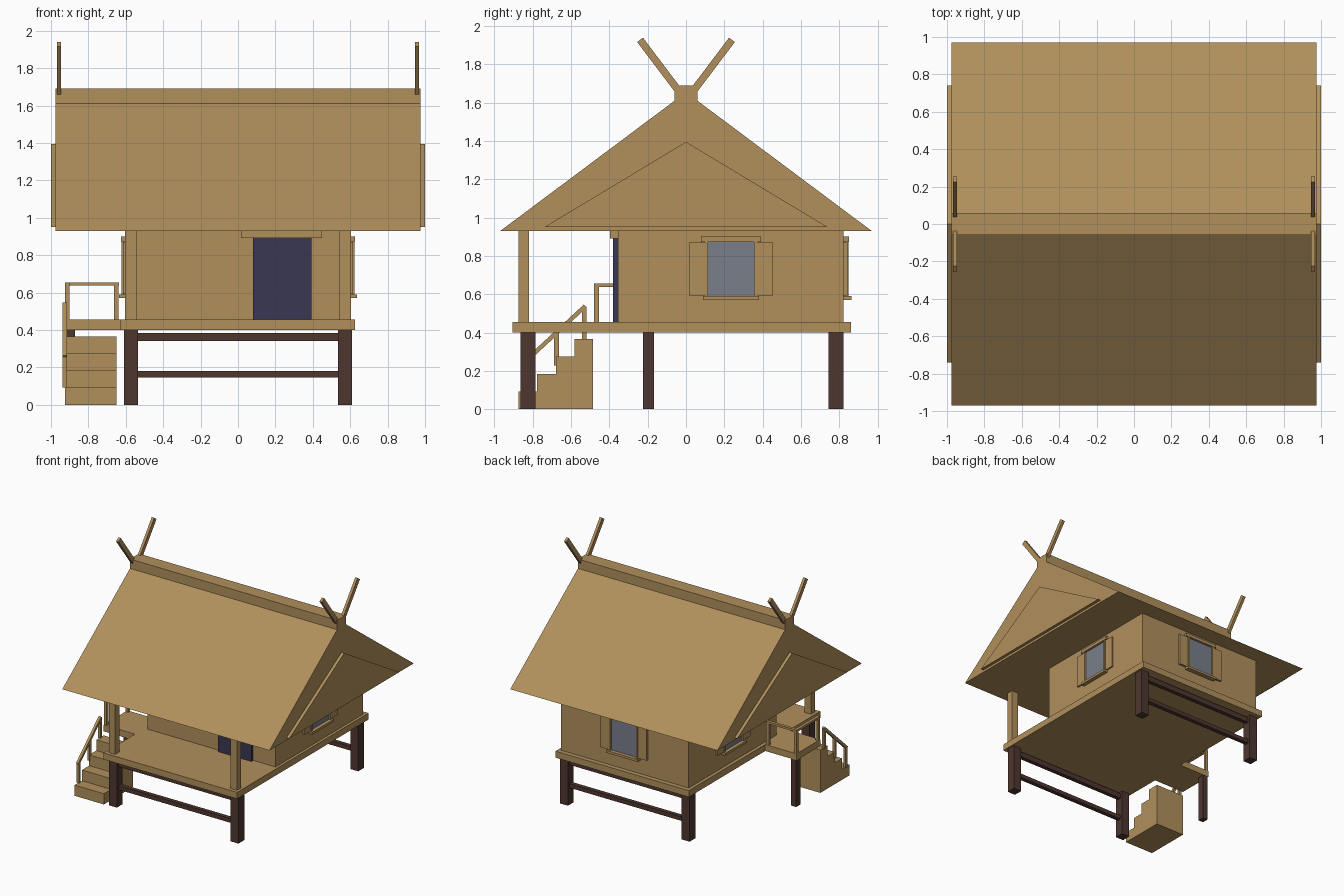
import bpy
from mathutils import Vector

if "Cube" in bpy.data.objects:
    bpy.data.objects.remove(bpy.data.objects["Cube"])


def material(name, rgb):
    m = bpy.data.materials.new(name)
    m.diffuse_color = (*rgb, 1)
    m.use_nodes = True
    m.node_tree.nodes["Principled BSDF"].inputs["Base Color"].default_value = m.diffuse_color
    return m


WOOD = material("tan wood", (0.44, 0.28, 0.108))
DARK = material("dark brown timber", (0.076, 0.037, 0.028))
GLASS = material("grey blue glass", (0.19, 0.21, 0.255))
DOOR = material("navy door", (0.042, 0.039, 0.084))


def prism(name, profile, x0, x1, mat):
    """Extrude a (y, z) profile, listed counter-clockwise seen from +x, along x."""
    n = len(profile)
    verts = [(x, y, z) for x in (x0, x1) for y, z in profile]
    faces = [tuple(reversed(range(n))), tuple(range(n, 2 * n))]
    faces += [(i, (i + 1) % n, n + (i + 1) % n, n + i) for i in range(n)]
    mesh = bpy.data.meshes.new(name)
    mesh.from_pydata(verts, [], faces)
    mesh.materials.append(mat)
    ob = bpy.data.objects.new(name, mesh)
    bpy.context.collection.objects.link(ob)
    return ob


def box(name, x, y, z, mat=WOOD):
    (x0, x1), (y0, y1), (z0, z1) = sorted(x), sorted(y), sorted(z)
    return prism(name, [(y0, z0), (y1, z0), (y1, z1), (y0, z1)], x0, x1, mat)


def beam(name, a, b, thick, x0, x1):
    """Slanted bar between two (y, z) points."""
    a, b = Vector(a), Vector(b)
    d = (b - a).normalized() * thick / 2
    p = Vector((-d.y, d.x))
    return prism(name, [tuple(v) for v in (a - p, b - p, b + p, a + p)], x0, x1, WOOD)


# Roof, ridge cap and gable plates
prism("roof", [(-0.97, 0.93), (0.97, 0.93), (0.06, 1.61), (-0.06, 1.61)], -0.975, 0.975, WOOD)
box("ridge_cap", (-0.975, 0.975), (-0.06, 0.06), (1.61, 1.69))
for s, side in ((-1, "left"), (1, "right")):
    xs = sorted((s * 0.975, s * 1.0))
    prism(f"{side}_gable_plate", [(-0.74, 0.95), (0.74, 0.95), (0, 1.395)], *xs, WOOD)
    # Crossed ridge poles
    xs = sorted((s * 0.946, s * 0.969))
    for t, end in ((-1, "front"), (1, "back")):
        beam(f"{side}_{end}_ridge_pole", (t * 0.045, 1.67), (t * 0.24, 1.928), 0.038, *xs)

# House body, deck and porch posts
box("house_walls", (-0.602, 0.602), (-0.355, 0.823), (0.455, 0.93))
box("deck", (-0.63, 0.625), (-0.905, 0.862), (0.40, 0.455))
for s, side in ((-1, "left"), (1, "right")):
    box(f"{side}_porch_post", (s * 0.543, s * 0.603), (-0.875, -0.82), (0.455, 0.93))
    # Stilts
    for end, ys in (("front", (-0.865, -0.787)), ("back", (0.745, 0.823))):
        box(f"{side}_{end}_stilt", (s * 0.535, s * 0.61), ys, (0, 0.40), DARK)

# Cross beams between the stilts
for end, y in (("front", -0.826), ("back", 0.784)):
    for level, zs in (("upper", (0.34, 0.385)), ("lower", (0.145, 0.18))):
        box(f"{end}_{level}_cross_beam", (-0.54, 0.54), (y - 0.018, y + 0.018), zs, DARK)

# Door
box("door", (0.08, 0.392), (-0.38, -0.35), (0.455, 0.892), DOOR)
box("door_lintel", (0.016, 0.45), (-0.396, -0.35), (0.892, 0.93))


# Windows: u along the wall, depth outward from the wall
def window(label, centre, place):
    parts = [("glass", -0.121, 0.121, 0.587, 0.873, 0.006, GLASS),
             ("head_trim", -0.157, 0.157, 0.873, 0.90, 0.025, WOOD),
             ("sill", -0.147, 0.147, 0.57, 0.59, 0.037, WOOD)]
    for s, n in ((-1, "first"), (1, "second")):
        parts.append((f"{n}_jamb", s * 0.121, s * 0.137, 0.59, 0.873, 0.022, WOOD))
        parts.append((f"{n}_shutter", s * 0.137, s * 0.22, 0.592, 0.87, 0.016, WOOD))
    for part, u0, u1, z0, z1, d, mat in parts:
        x, y = place((centre + u0, centre + u1), d)
        box(f"{label}_window_{part}", x, y, (z0, z1), mat)


window("right", 0.235, lambda u, d: ((0.595, 0.6 + d), u))
window("left", 0.235, lambda u, d: ((-0.595, -0.6 - d), u))
window("back", 0.0, lambda u, d: (u, (0.815, 0.826 + d)))

# Side landing with its leg
box("landing", (-0.925, -0.63), (-0.485, -0.165), (0.40, 0.455))
box("landing_leg", (-0.92, -0.872), (-0.225, -0.167), (0, 0.40), DARK)

# Landing railing
for n, x, y in (("front", -0.925, -0.48), ("corner", -0.925, -0.192), ("inner", -0.663, -0.192)):
    box(f"landing_{n}_post", (x, x + 0.025), (y, y + 0.025), (0.455, 0.637))
box("landing_side_rail", (-0.925, -0.9), (-0.48, -0.167), (0.637, 0.655))
box("landing_back_rail", (-0.9, -0.635), (-0.192, -0.167), (0.637, 0.655))

# Staircase: four solid steps
profile = [(-0.875, 0), (-0.485, 0), (-0.485, 0.365)]
for i in range(3, -1, -1):
    y = -0.875 + 0.0975 * i
    profile.append((y, 0.0912 * (i + 1)))
    if i:
        profile.append((y, 0.0912 * i))
prism("staircase", profile, -0.925, -0.65, WOOD)

# Stair handrail on the outer side
for i in range(3):
    y, z = -0.82 + 0.144 * i, 0.092 + 0.136 * i
    box(f"stair_post_{i + 1}", (-0.937, -0.915), (y - 0.012, y + 0.012), (z, z + 0.172))
beam("stair_handrail", (-0.832, 0.255), (-0.526, 0.538), 0.022, -0.937, -0.915)
